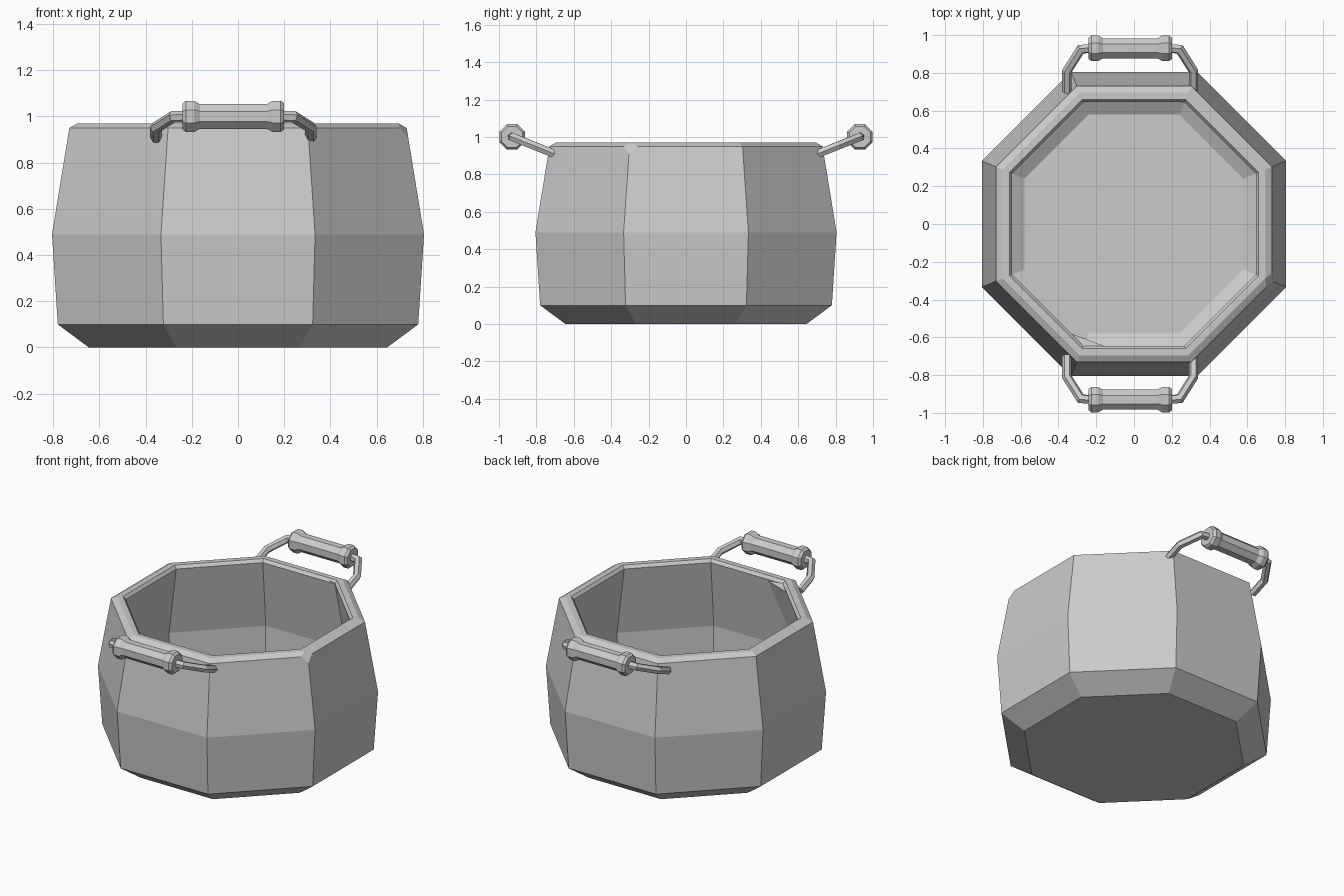
import bpy, bmesh, math
from mathutils import Vector

cube = bpy.data.objects.get("Cube")
if cube:
    bpy.data.objects.remove(cube, do_unlink=True)

grey = bpy.data.materials.new("plain grey")
grey.use_nodes = True
colour = (0.6, 0.6, 0.6, 1)
grey.diffuse_color = colour
grey.node_tree.nodes["Principled BSDF"].inputs["Base Color"].default_value = colour


def finish(name, bm):
    bmesh.ops.recalc_face_normals(bm, faces=bm.faces)
    mesh = bpy.data.meshes.new(name)
    bm.to_mesh(mesh)
    bm.free()
    mesh.materials.append(grey)
    obj = bpy.data.objects.new(name, mesh)
    bpy.context.collection.objects.link(obj)
    return obj


def loft(bm, rings):
    """Join rings of points into a closed skin with capped ends."""
    loops = [[bm.verts.new(p) for p in ring] for ring in rings]
    for a, b in zip(loops, loops[1:]):
        n = len(a)
        for i in range(n):
            j = (i + 1) % n
            bm.faces.new((a[i], a[j], b[j], b[i]))
    bm.faces.new(loops[0][::-1])
    bm.faces.new(loops[-1])
    return loops


def octagon(flat_radius):
    r = flat_radius / math.cos(math.pi / 8)
    angles = [math.pi / 8 + i * math.pi / 4 for i in range(8)]
    return [(r * math.cos(a), r * math.sin(a)) for a in angles]


# Pot: outside wall, rim, inside wall, floor
profile = [(0.645, 0), (0.78, 0.1), (0.805, 0.49), (0.73, 0.95), (0.695, 0.97),
           (0.66, 0.97), (0.645, 0.95), (0.72, 0.49), (0.7, 0.13), (0.58, 0.06)]
bm = bmesh.new()
loops = loft(bm, [[(x, y, z) for x, y in octagon(r)] for r, z in profile])
# Chipped outer rim corner
chip = loops[3][7]
bmesh.ops.bevel(bm, geom=[chip], offset=0.06, segments=1, profile=0.5,
                affect='VERTICES', clamp_overlap=True)
finish("pot", bm)


# Dented inside corners, as small wedges against the wall
def wedge(name, points):
    bm = bmesh.new()
    for p in points:
        bm.verts.new(p)
    bmesh.ops.convex_hull(bm, input=bm.verts)
    finish(name, bm)


wedge("front_dent", [(-0.36, -0.57, 0.94), (-0.27, -0.68, 0.965),
                     (-0.12, -0.66, 0.94), (-0.26, -0.64, 0.93), (-0.29, -0.7, 0.6)])
wedge("back_dent", [(0.2, 0.655, 0.96), (0.28, 0.685, 0.965),
                    (0.29, 0.635, 0.95), (0.28, 0.68, 0.85)])

# Handles: flared octagonal grip on a bent rod, mirrored front to back
middle, reach, height = -0.02, 0.93, 1.0
grip_profile = [(-0.22, 0.058), (-0.205, 0.07), (-0.17, 0.07), (-0.145, 0.055),
                (0.145, 0.055), (0.17, 0.07), (0.205, 0.07), (0.22, 0.058)]
rod_path = [(0.335, 0.7, 0.908), (0.335, 0.81, 0.952), (0.262, 0.925, 0.998), (0.2, 0.93, 1.0)]


def rod_rings(points, radius, sides):
    rings = []
    up = Vector((0, -0.37, 0.93))
    for i, p in enumerate(points):
        before = (p - points[i - 1]).normalized() if i else Vector()
        after = (points[i + 1] - p).normalized() if i + 1 < len(points) else Vector()
        along = (before + after).normalized()
        side = along.cross(up).normalized()
        over = side.cross(along)
        stretch = 1 / max(0.6, along.dot(before if i else after))
        rings.append([p + side * math.cos(a) * radius * stretch + over * math.sin(a) * radius
                      for a in (2 * math.pi * k / sides for k in range(sides))])
    return rings


for name, front in (("front", -1), ("back", 1)):
    bm = bmesh.new()
    loft(bm, [[(middle + x, front * (reach + u), height + v) for u, v in octagon(r * 0.97)]
              for x, r in grip_profile])
    finish(name + "_grip", bm)
    for label, side in (("left", 1), ("right", -1)):
        bm = bmesh.new()
        path = [Vector((x * side, y, z)) for x, y, z in rod_path]
        rings = rod_rings(path, 0.025, 6)
        loft(bm, [[(middle + p.x, front * p.y, p.z) for p in ring] for ring in rings])
        finish(name + "_" + label + "_rod", bm)
